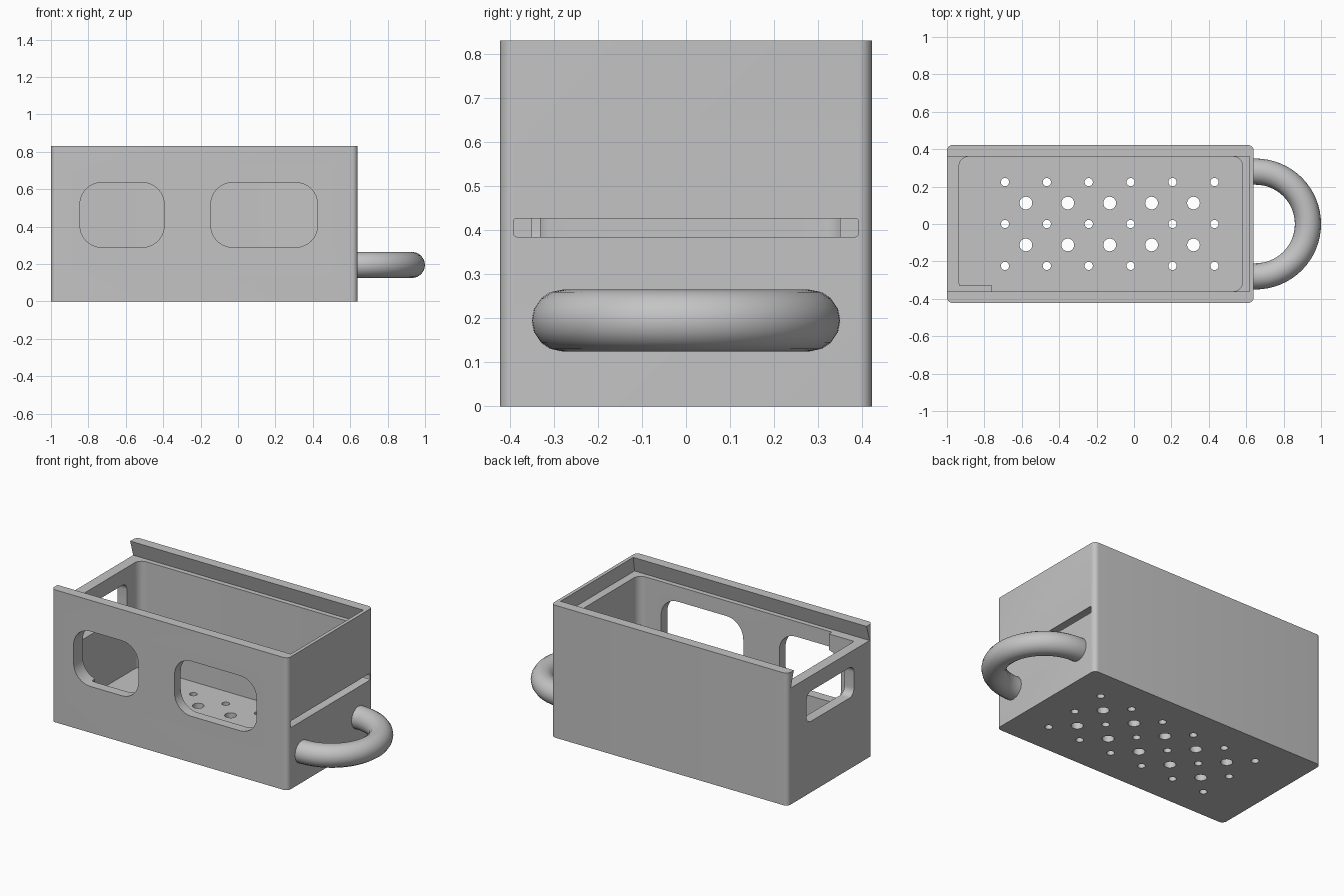
import bpy, bmesh, math
from mathutils import Matrix, Vector

cube = bpy.data.objects.get("Cube")
if cube:
    bpy.data.objects.remove(cube)

grey = bpy.data.materials.new("light grey")
grey.use_nodes = True
tone = (0.55, 0.55, 0.55, 1)
grey.diffuse_color = tone
grey.node_tree.nodes["Principled BSDF"].inputs["Base Color"].default_value = tone


def rounded_rect(u0, u1, v0, v1, r, steps=8):
    """Outline of a rectangle with rounded corners, anticlockwise."""
    centres = [(u1 - r, v1 - r), (u0 + r, v1 - r), (u0 + r, v0 + r), (u1 - r, v0 + r)]
    return [(cu + r * math.cos(a), cv + r * math.sin(a))
            for q, (cu, cv) in enumerate(centres)
            for a in [math.pi / 2 * (q + s / steps) for s in range(steps + 1)]]


def add_prism(bm, outline, lo, hi, axis="z"):
    """Extrude an outline along an axis."""
    place = {"x": lambda u, v, w: (w, u, v),
             "y": lambda u, v, w: (u, w, v),
             "z": lambda u, v, w: (u, v, w)}[axis]
    bottom = [bm.verts.new(place(u, v, lo)) for u, v in outline]
    top = [bm.verts.new(place(u, v, hi)) for u, v in outline]
    n = len(outline)
    bm.faces.new(bottom[::-1])
    bm.faces.new(top)
    for i in range(n):
        j = (i + 1) % n
        bm.faces.new((bottom[i], bottom[j], top[j], top[i]))


def make_object(name, bm):
    bmesh.ops.recalc_face_normals(bm, faces=bm.faces[:])
    mesh = bpy.data.meshes.new(name)
    bm.to_mesh(mesh)
    bm.free()
    obj = bpy.data.objects.new(name, mesh)
    bpy.context.collection.objects.link(obj)
    mesh.materials.append(grey)
    return obj


def prism(name, *args):
    bm = bmesh.new()
    add_prism(bm, *args)
    return make_object(name, bm)


def activate(obj):
    bpy.ops.object.select_all(action="DESELECT")
    obj.select_set(True)
    bpy.context.view_layer.objects.active = obj


def combine(target, tool, operation="DIFFERENCE"):
    """Apply a boolean and discard the tool."""
    activate(target)
    mod = target.modifiers.new("combine", "BOOLEAN")
    mod.operation = operation
    mod.solver = "EXACT"
    mod.object = tool
    bpy.ops.object.modifier_apply(modifier=mod.name)
    bpy.data.objects.remove(tool)


# Open box with rounded upright corners
box = prism("box", rounded_rect(-1, 0.64, -0.422, 0.422, 0.03), 0, 0.83)
combine(box, prism("cavity", rounded_rect(-0.935, 0.58, -0.36, 0.36, 0.05), 0.065, 1))

# Thickened strip inside the front wall
strip = prism("strip", [(-0.96, -0.39), (-0.76, -0.39), (-0.76, -0.33), (-0.96, -0.33)], 0.03, 0.73)
combine(box, strip, "UNION")

# Dovetail channel for a sliding lid, open at one end
bm = bmesh.new()
rings = []
for z, y, x in ((0.73, 0.39, 0.63), (0.83, 0.36, 0.618), (0.87, 0.348, 0.613)):
    rings.append([bm.verts.new(p) for p in ((-1.1, -y, z), (x, -y, z), (x, y, z), (-1.1, y, z))])
bm.faces.new(rings[0][::-1])
bm.faces.new(rings[-1])
for a, b in zip(rings, rings[1:]):
    for i in range(4):
        j = (i + 1) % 4
        bm.faces.new((a[i], a[j], b[j], b[i]))
combine(box, make_object("lid_channel", bm))

# Windows in the front wall and in the end wall
for x0, x1 in ((-0.845, -0.395), (-0.145, 0.425)):
    combine(box, prism("window", rounded_rect(x0, x1, 0.29, 0.635, 0.115), -0.5, -0.2, "y"))
combine(box, prism("end_window", rounded_rect(-0.235, 0.235, 0.445, 0.635, 0.045), -1.1, -0.85, "x"))

# Strap slot above the handle
combine(box, prism("strap_slot", rounded_rect(-0.392, 0.392, 0.385, 0.427, 0.008, 3), 0.56, 0.7, "x"))

# Drain holes in the floor, staggered small and large
bm = bmesh.new()
pitch = 0.224
for count, radius, x0, rows in ((6, 0.022, -0.69, (-0.224, 0, 0.224)),
                                (5, 0.034, -0.578, (-0.112, 0.112))):
    for i in range(count):
        for y in rows:
            bmesh.ops.create_cone(bm, cap_ends=True, segments=24, radius1=radius, radius2=radius,
                                  depth=0.3, matrix=Matrix.Translation((x0 + i * pitch, y, 0)))
combine(box, make_object("drain_holes", bm))
activate(box)
bpy.ops.object.shade_smooth_by_angle(angle=math.radians(30))

# Half-ring handle swept along a path
path = [Vector((0.6, -0.28, 0.195))]
path += [Vector((0.65 + 0.28 * math.sin(a), -0.28 * math.cos(a), 0.195))
         for a in [math.pi * i / 32 for i in range(33)]]
path.append(Vector((0.6, 0.28, 0.195)))
curve = bpy.data.curves.new("handle", "CURVE")
curve.dimensions = "3D"
curve.bevel_depth = 0.07
curve.bevel_resolution = 6
curve.use_fill_caps = True
spline = curve.splines.new("POLY")
spline.points.add(len(path) - 1)
for point, p in zip(spline.points, path):
    point.co = (*p, 1)
handle = bpy.data.objects.new("handle", curve)
bpy.context.collection.objects.link(handle)
curve.materials.append(grey)
activate(handle)
bpy.ops.object.convert(target="MESH")
bpy.ops.object.shade_smooth_by_angle(angle=math.radians(40))
